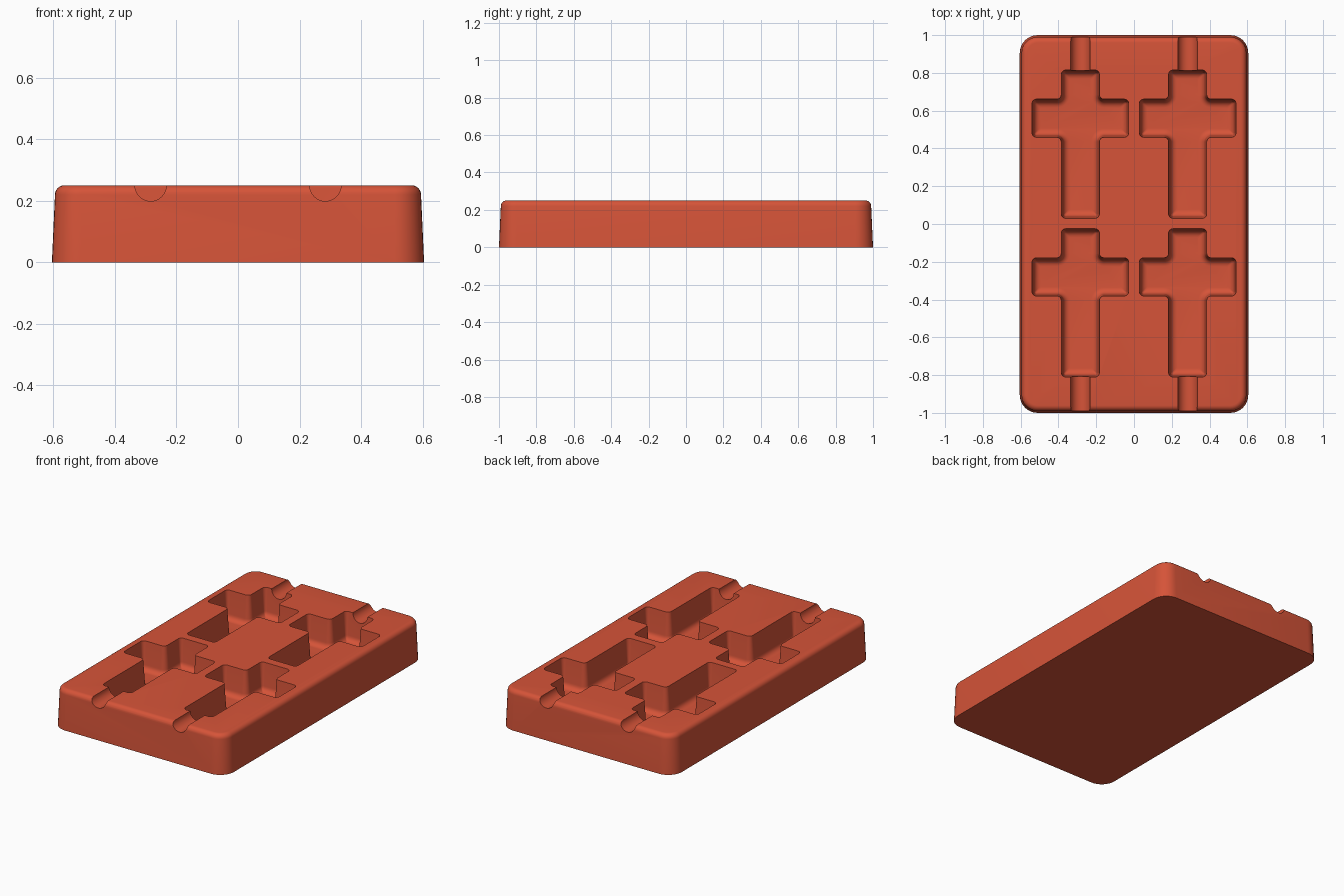
import bpy, bmesh, math
from mathutils import Vector

cube = bpy.data.objects.get("Cube")
if cube:
    bpy.data.objects.remove(cube, do_unlink=True)

HEIGHT, FLOOR, FILLET, DRAFT = 0.25, 0.07, 0.035, 0.01

terracotta = bpy.data.materials.new("terracotta red")
terracotta.use_nodes = True
terracotta.diffuse_color = (0.67, 0.088, 0.04, 1)
terracotta.node_tree.nodes["Principled BSDF"].inputs["Base Color"].default_value = terracotta.diffuse_color


def rounded_outline(points, radius, inset, steps=8):
    """Inset a right-angled counter-clockwise outline and round its corners."""
    result = []
    for i, p in enumerate(points):
        corner = Vector(p)
        a = (corner - Vector(points[i - 1])).normalized()
        b = (Vector(points[(i + 1) % len(points)]) - corner).normalized()
        convex = a.cross(b) > 0
        r = max(radius - inset, 0.008) if convex else radius + inset
        corner = corner + inset * (Vector((-a.y, a.x)) + Vector((-b.y, b.x)))
        centre = corner - a * r + b * r
        for k in range(steps + 1):
            t = math.pi / 2 * k / steps
            result.append(centre + r * (a * math.sin(t) - b * math.cos(t)))
    return result


def loft(name, points, radius, levels):
    """Skin stacked outlines, given as (inset, z) from the bottom up."""
    bm = bmesh.new()
    rings = [[bm.verts.new((p.x, p.y, z)) for p in rounded_outline(points, radius, d)]
             for d, z in levels]
    n = len(rings[0])
    for low, high in zip(rings, rings[1:]):
        for i in range(n):
            j = (i + 1) % n
            bm.faces.new((low[i], low[j], high[j], high[i]))
    bm.faces.new(rings[0][::-1])
    bm.faces.new(rings[-1])
    mesh = bpy.data.meshes.new(name)
    bm.to_mesh(mesh)
    bm.free()
    obj = bpy.data.objects.new(name, mesh)
    bpy.context.collection.objects.link(obj)
    mesh.materials.append(terracotta)
    return obj


quarter = [math.pi / 2 * k / 6 for k in range(7)]

# Tapered block with a rounded top rim
w, l, rim = 0.605, 1.0, 0.03
block = loft("mould_block", [(-w, -l), (w, -l), (w, l), (-w, l)], 0.095,
             [(0, 0)] + [(DRAFT + rim * (1 - math.cos(t)), HEIGHT - rim + rim * math.sin(t))
                         for t in quarter])

# Cross-shaped cavities with drafted walls and filleted floors
cavity_levels = [(DRAFT + FILLET * (1 - math.sin(t)), FLOOR + FILLET * (1 - math.cos(t)))
                 for t in quarter] + [(0, HEIGHT), (0, HEIGHT + 0.1)]
cutters = []
for cx in (-0.284, 0.284):
    for cy in (0.56, -0.28):
        s, arm = 0.101, 0.256
        foot, head = -0.53, 0.255
        half = [(s, foot), (s, -s), (arm, -s), (arm, s), (s, s), (s, head)]
        outline = half + [(-x, y) for x, y in reversed(half)]
        cutters.append(loft("cavity_cutter", [(cx + x, cy + y) for x, y in outline],
                            0.024, cavity_levels))

    # Half-round pouring channels at both ends
    for side in (-1, 1):
        bpy.ops.mesh.primitive_cylinder_add(vertices=32, radius=0.051, depth=0.4,
                                            location=(cx, side * 0.95, HEIGHT),
                                            rotation=(math.pi / 2, 0, 0))
        channel = bpy.context.object
        channel.name = "channel_cutter"
        channel.data.materials.append(terracotta)
        cutters.append(channel)

# Carve the block, then remove the cutters
bpy.context.view_layer.objects.active = block
for cutter in cutters:
    mod = block.modifiers.new("carve", 'BOOLEAN')
    mod.operation, mod.solver, mod.object = 'DIFFERENCE', 'EXACT', cutter
    bpy.ops.object.modifier_apply(modifier=mod.name)
    bpy.data.objects.remove(cutter, do_unlink=True)

bpy.ops.object.select_all(action='DESELECT')
block.select_set(True)
bpy.context.view_layer.objects.active = block
bpy.ops.object.shade_smooth_by_angle(angle=math.radians(35))
